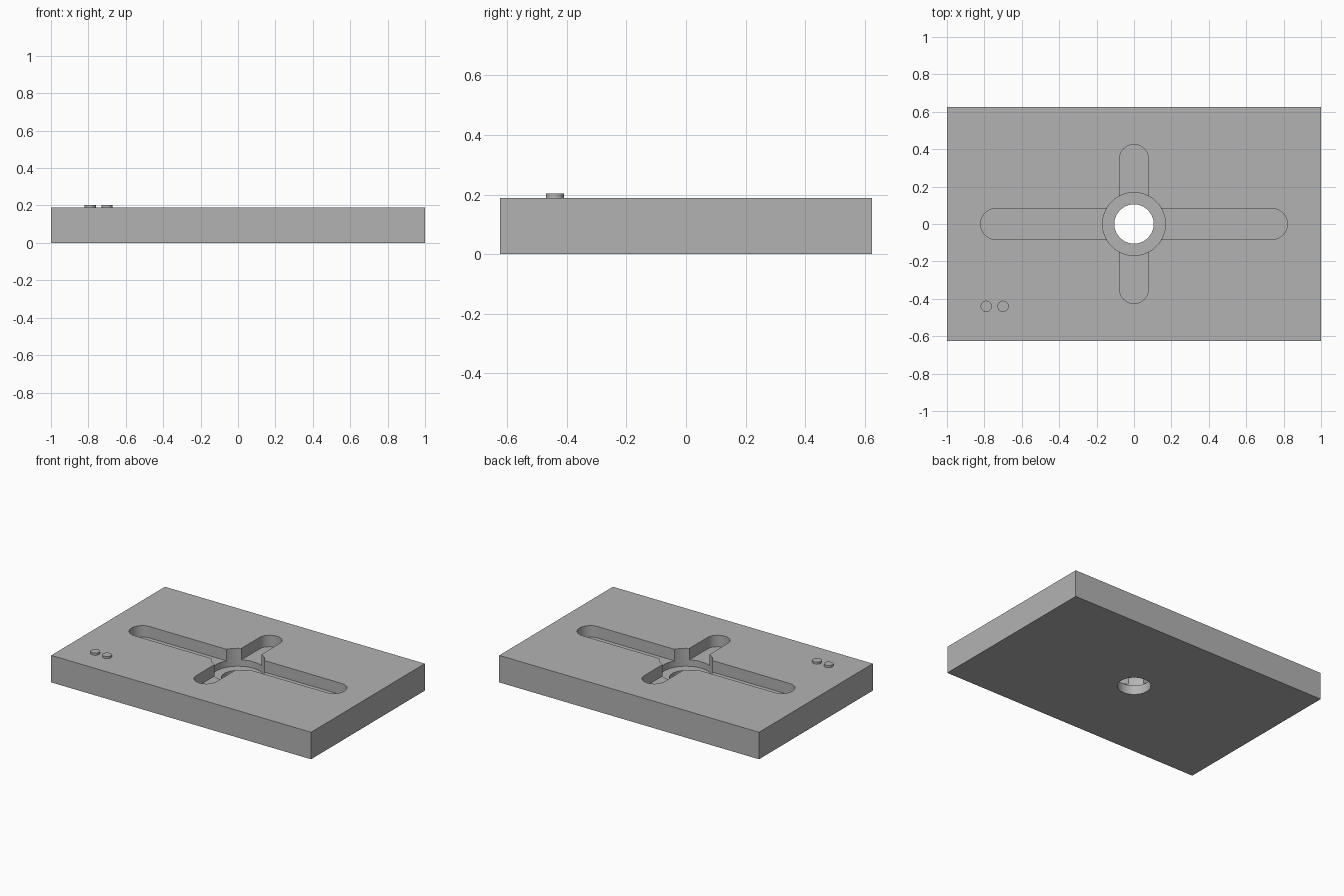
import bpy
import bmesh
import math

default = bpy.data.objects.get("Cube")
if default:
    bpy.data.objects.remove(default, do_unlink=True)

TOP = 0.188

grey = bpy.data.materials.new("plain grey")
grey.use_nodes = True
colour = (0.45, 0.45, 0.45, 1)
grey.diffuse_color = colour
grey.node_tree.nodes["Principled BSDF"].inputs["Base Color"].default_value = colour


def prism(name, outline, low, high):
    """Extrude a flat outline upwards from low to high."""
    bm = bmesh.new()
    base = bm.faces.new([bm.verts.new((x, y, low)) for x, y in outline])
    top = bmesh.ops.extrude_face_region(bm, geom=[base])["geom"]
    verts = [v for v in top if isinstance(v, bmesh.types.BMVert)]
    bmesh.ops.translate(bm, verts=verts, vec=(0, 0, high - low))
    bmesh.ops.recalc_face_normals(bm, faces=bm.faces)
    mesh = bpy.data.meshes.new(name)
    bm.to_mesh(mesh)
    bm.free()
    obj = bpy.data.objects.new(name, mesh)
    bpy.context.collection.objects.link(obj)
    mesh.materials.append(grey)
    return obj


def circle(radius, x=0, y=0, sides=64):
    turns = [math.tau * i / sides for i in range(sides)]
    return [(x + radius * math.cos(a), y + radius * math.sin(a)) for a in turns]


def slot(reach, radius, along_y=False, steps=24):
    """Outline of a round-ended slot centred on the origin."""
    points = []
    for side in (1, -1):
        for i in range(steps + 1):
            a = -math.pi / 2 + math.pi * i / steps
            points.append((side * (reach - radius + radius * math.cos(a)),
                           side * radius * math.sin(a)))
    return [(-y, x) for x, y in points] if along_y else points


def smooth(obj):
    bpy.ops.object.select_all(action="DESELECT")
    obj.select_set(True)
    bpy.context.view_layer.objects.active = obj
    bpy.ops.object.shade_smooth_by_angle(angle=math.radians(30))


# Rectangular base plate
plate = prism("base_plate", [(-1, -0.625), (1, -0.625), (1, 0.625), (-1, 0.625)], 0, TOP)

# Crossed slots, central recess and through hole
cutters = [
    prism("long_slot_cutter", slot(0.82, 0.083), TOP - 0.08, TOP + 0.1),
    prism("short_slot_cutter", slot(0.425, 0.078, True), TOP - 0.08, TOP + 0.1),
    prism("recess_cutter", circle(0.168), TOP - 0.125, TOP + 0.1),
    prism("hole_cutter", circle(0.105), -0.1, TOP + 0.1),
]
for cutter in cutters:
    cut = plate.modifiers.new(cutter.name, "BOOLEAN")
    cut.operation = "DIFFERENCE"
    cut.solver = "EXACT"
    cut.object = cutter

# Bake the cuts, then discard the cutters
bpy.context.view_layer.update()
graph = bpy.context.evaluated_depsgraph_get()
baked = bpy.data.meshes.new_from_object(plate.evaluated_get(graph))
plate.modifiers.clear()
plate.data = baked
for cutter in cutters:
    bpy.data.objects.remove(cutter, do_unlink=True)
smooth(plate)

# Two small round studs near the front right corner
for name, x in (("outer_stud", -0.79), ("inner_stud", -0.70)):
    smooth(prism(name, circle(0.03, x, -0.44, 32), TOP - 0.01, TOP + 0.015))
